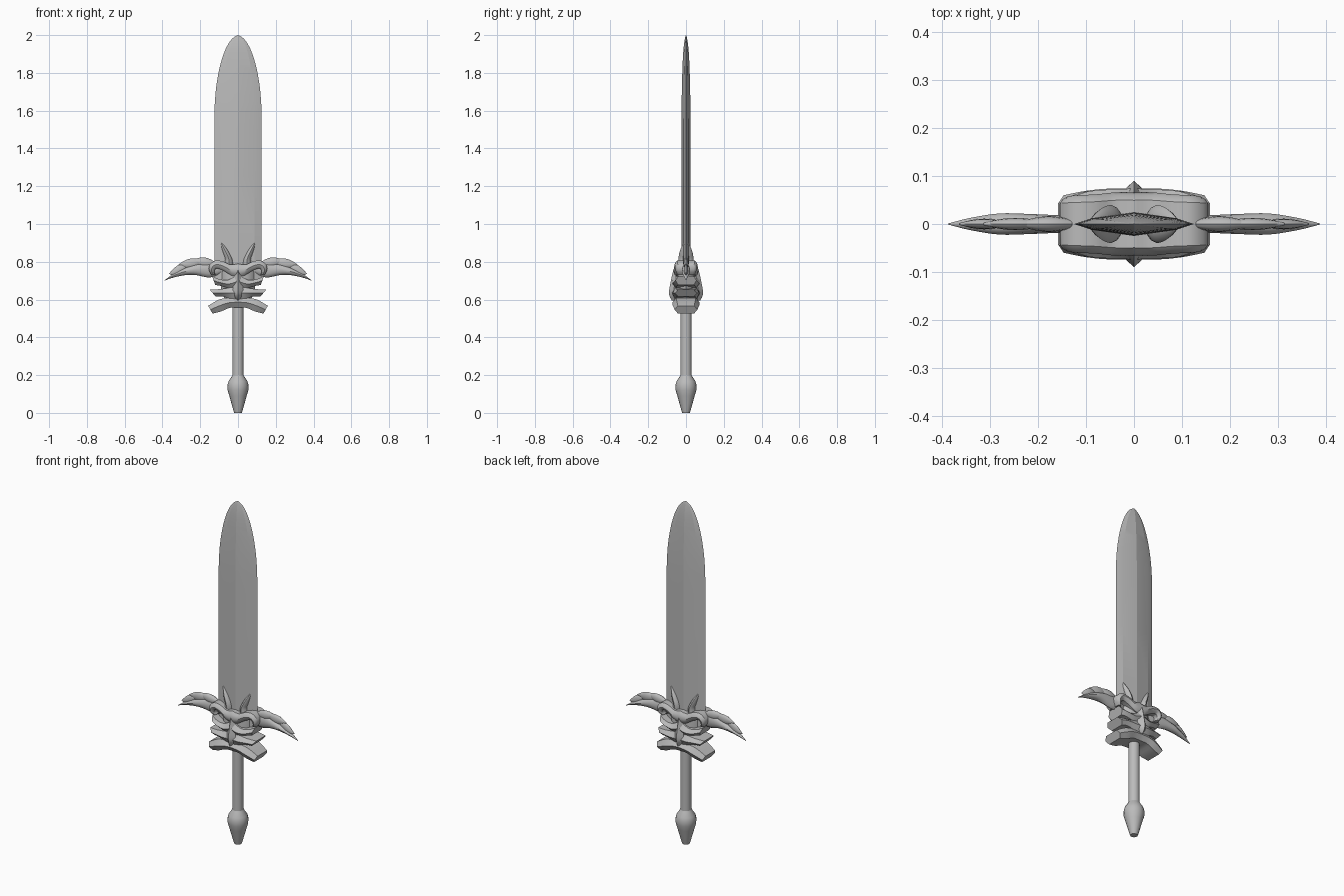
import bpy, bmesh, math
from mathutils import Vector

cube = bpy.data.objects.get("Cube")
if cube:
    bpy.data.objects.remove(cube, do_unlink=True)

steel = bpy.data.materials.new("grey_steel")
steel.use_nodes = True
GREY = (0.5, 0.5, 0.5, 1)
steel.diffuse_color = GREY
steel.node_tree.nodes["Principled BSDF"].inputs["Base Color"].default_value = GREY

# Cross-sections: (position from first edge to second, share of depth)
LENS = [(0, 0), (0.15, 0.5), (0.5, 1), (0.85, 0.5), (1, 0)]
OVAL = [(0, 0), (0.08, 0.5), (0.25, 0.85), (0.5, 1), (0.75, 0.85), (0.92, 0.5), (1, 0)]
PLATE = [(0, 0.75), (0.2, 0.92), (0.5, 1), (0.8, 0.92), (1, 0.75)]
RIDGE = [(0, 0.72), (0.5, 1), (1, 0.72)]


def finish(bm, name, angle, mirror=False):
    bmesh.ops.remove_doubles(bm, verts=bm.verts, dist=0.0002)
    bmesh.ops.recalc_face_normals(bm, faces=bm.faces)
    mesh = bpy.data.meshes.new(name)
    bm.to_mesh(mesh)
    bm.free()
    mesh.materials.append(steel)
    obj = bpy.data.objects.new(name, mesh)
    bpy.context.collection.objects.link(obj)
    if mirror:
        obj.modifiers.new("Mirror", "MIRROR").merge_threshold = 0.001
    bpy.ops.object.select_all(action="DESELECT")
    obj.select_set(True)
    bpy.context.view_layer.objects.active = obj
    bpy.ops.object.shade_smooth_by_angle(angle=math.radians(angle))
    return obj


def smooth_path(rows, steps):
    """Spline through the stations."""
    rows = [Vector(r) for r in rows]
    out = []
    for i in range(len(rows) - 1):
        a, b = rows[max(i - 1, 0)], rows[i]
        c, d = rows[i + 1], rows[min(i + 2, len(rows) - 1)]
        for k in range(steps):
            t = k / steps
            out.append(0.5 * (2 * b + (c - a) * t + (2 * a - 5 * b + 4 * c - d) * t * t
                              + (3 * b - a - 3 * c + d) * t ** 3))
    return out + [rows[-1]]


def loft(name, rows, shape, steps=4, angle=35, mirror=True):
    """Stations are x, z of one edge, x, z of the other, then half depth."""
    bm = bmesh.new()
    ring = shape + [(s, -d) for s, d in reversed(shape)]
    loops = []
    for x1, z1, x2, z2, depth in smooth_path(rows, steps):
        loops.append([bm.verts.new((x1 + (x2 - x1) * s, depth * d, z1 + (z2 - z1) * s))
                      for s, d in ring])
    n = len(ring)
    for a, b in zip(loops, loops[1:]):
        for i in range(n):
            j = (i + 1) % n
            bm.faces.new((a[i], a[j], b[j], b[i]))
    bm.faces.new(loops[-1])
    if not mirror:
        bm.faces.new(loops[0])
    return finish(bm, name, angle, mirror)


def lathe(name, profile, sides=16):
    bm = bmesh.new()
    loops = [[bm.verts.new((r * math.cos(math.tau * i / sides),
                            r * math.sin(math.tau * i / sides), z))
              for i in range(sides)] for r, z in profile]
    for a, b in zip(loops, loops[1:]):
        for i in range(sides):
            j = (i + 1) % sides
            bm.faces.new((a[i], a[j], b[j], b[i]))
    bm.faces.new(loops[0])
    bm.faces.new(loops[-1])
    return finish(bm, name, 40)


# Blade
blade = [(0.7, 0.125, 0.025), (1.5, 0.125, 0.024), (1.65, 0.122, 0.023), (1.75, 0.112, 0.021),
         (1.85, 0.092, 0.018), (1.93, 0.064, 0.013), (1.98, 0.032, 0.006), (2.0, 0.002, 0.001)]
loft("blade", [(-w, z, w, z, d) for z, w, d in blade], LENS, 3, 10, False)

# Grip and pommel
lathe("grip", [(0.03, 0.19), (0.03, 0.6)])
lathe("pommel", [(0.02, 0), (0.025, 0.015), (0.046, 0.09), (0.055, 0.12), (0.056, 0.145),
                 (0.05, 0.168), (0.034, 0.192), (0.03, 0.2)])

# Guard core
loft("guard_core", [(-w, z, w, z, d) for z, w, d in
                    [(0.56, 0.05, 0.04), (0.66, 0.09, 0.05), (0.78, 0.09, 0.045)]],
     OVAL, 3, 40, False)

# Stacked guard plates, each a half mirrored to the other side
loft("brow", [(0, 0.79, 0, 0.72, 0.066), (0.04, 0.785, 0.035, 0.728, 0.066),
              (0.08, 0.802, 0.075, 0.752, 0.062), (0.12, 0.806, 0.11, 0.765, 0.06),
              (0.15, 0.785, 0.122, 0.758, 0.058), (0.154, 0.755, 0.125, 0.745, 0.054),
              (0.14, 0.73, 0.118, 0.732, 0.045)], PLATE)
loft("upper_cheek", [(0, 0.735, 0, 0.66, 0.074), (0.05, 0.705, 0.045, 0.66, 0.072),
                     (0.1, 0.708, 0.09, 0.672, 0.068), (0.138, 0.725, 0.12, 0.677, 0.056)], RIDGE, 3)
loft("lower_cheek", [(0, 0.68, 0, 0.59, 0.074), (0.05, 0.662, 0.045, 0.605, 0.074),
                     (0.1, 0.655, 0.085, 0.617, 0.07), (0.149, 0.652, 0.118, 0.615, 0.058)], RIDGE, 3)
loft("jaw", [(0, 0.615, 0, 0.558, 0.07), (0.05, 0.61, 0.045, 0.556, 0.072),
             (0.1, 0.6, 0.09, 0.537, 0.07), (0.158, 0.567, 0.135, 0.526, 0.06)], RIDGE, 3)

# Pointed nose on both faces
loft("nose", [(-w, z, w, z, d) for z, w, d in
              [(0.76, 0.012, 0.066), (0.71, 0.02, 0.078), (0.65, 0.028, 0.089),
               (0.62, 0.022, 0.088), (0.595, 0.004, 0.075)]], RIDGE, 3, 35, False)

# Horns curling outward
loft("horns", [(0.02, 0.77, 0.08, 0.77, 0.038), (0.026, 0.81, 0.07, 0.81, 0.04),
               (0.045, 0.85, 0.078, 0.84, 0.036), (0.068, 0.885, 0.088, 0.872, 0.024),
               (0.096, 0.917, 0.097, 0.915, 0.002)], OVAL)

# Wings: main spar and three overlapping feathers
loft("wing_spars", [(0.08, 0.79, 0.08, 0.74, 0.016), (0.15, 0.8, 0.148, 0.717, 0.018),
                    (0.22, 0.788, 0.22, 0.729, 0.021), (0.28, 0.768, 0.28, 0.729, 0.022),
                    (0.34, 0.737, 0.34, 0.717, 0.013), (0.388, 0.703, 0.388, 0.701, 0.001)], OVAL)
feathers = [("inner", 0.11, 0.79, 0.245, 0.806, 0.016), ("middle", 0.18, 0.8, 0.315, 0.785, 0.013),
            ("outer", 0.26, 0.782, 0.365, 0.736, 0.011)]
for label, x0, z0, x1, z1, depth in feathers:
    rows = []
    for k in range(7):
        t = k / 6
        x, z = x0 + (x1 - x0) * t, z0 + (z1 - z0) * t
        swell = math.sin(math.pi * t)
        rows.append((x, z + 0.024 * swell + 0.001, x, z - 0.03 * swell, depth * (0.15 + 0.85 * swell)))
    loft(label + "_feathers", rows, OVAL, 2)
